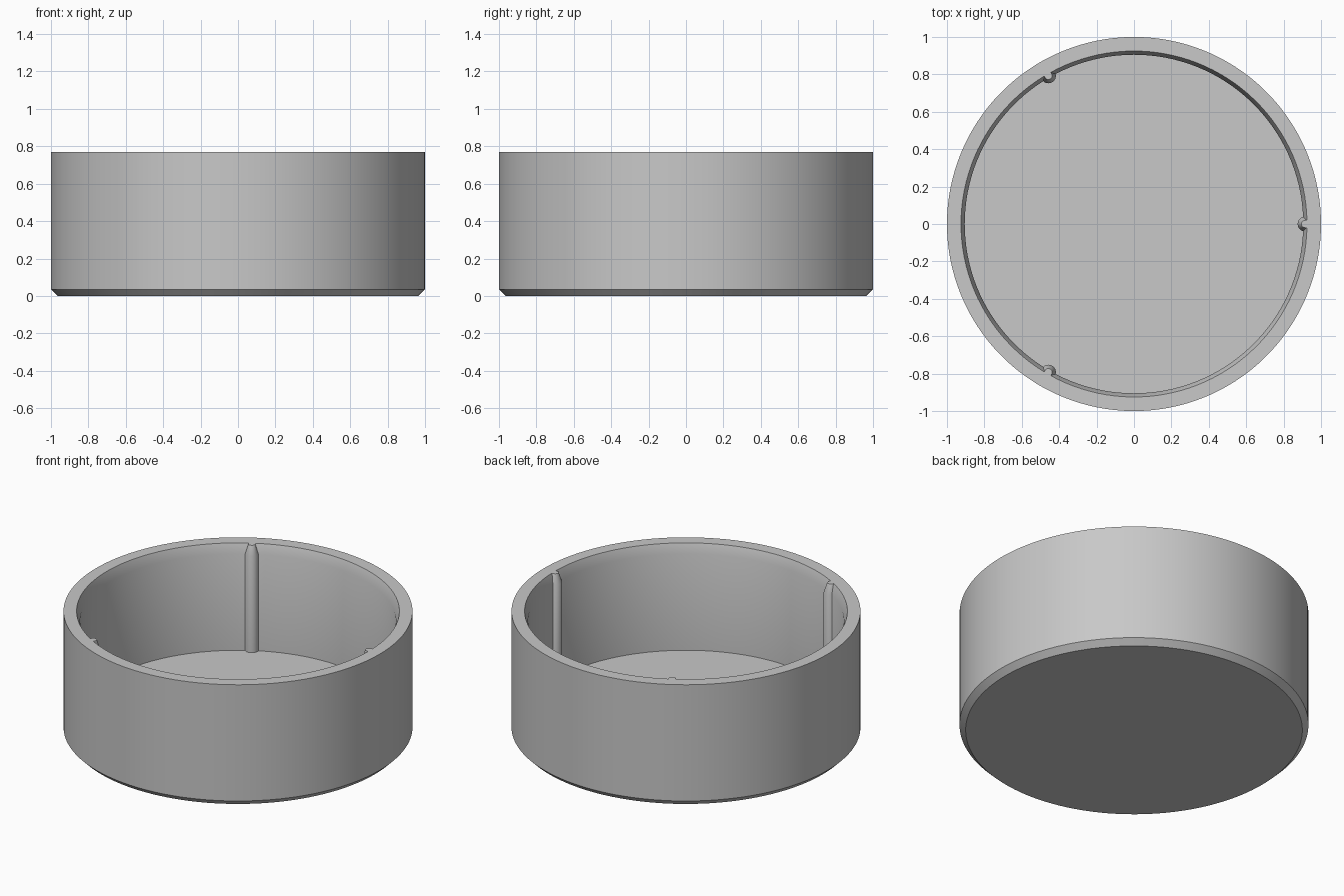
import bpy
import bmesh
from math import acos, atan2, cos, sin, pi

cube = bpy.data.objects.get("Cube")
if cube:
    bpy.data.objects.remove(cube)

HEIGHT = 0.77
RIB_COUNT = 3
RIB_CENTRE = 0.915
RIB_STEPS = 14
WALL_STEPS = 42
SECTOR = 2 * pi / RIB_COUNT


def arc(radius, start, end, steps):
    return [(radius * cos(start + (end - start) * i / steps),
             radius * sin(start + (end - start) * i / steps)) for i in range(steps)]


def rib_arc(radius, rib_radius):
    """Half-round rib bulging inwards, clipped where it meets the wall."""
    limit = acos((RIB_CENTRE**2 + rib_radius**2 - radius**2) / (2 * RIB_CENTRE * rib_radius))
    turns = [limit * (2 * i / RIB_STEPS - 1) for i in range(RIB_STEPS + 1)]
    return [(RIB_CENTRE - rib_radius * cos(t), rib_radius * sin(t)) for t in turns]


def contour(radius, rib_radius=0):
    """Closed outline made of equal sectors, each a rib and a stretch of wall."""
    if rib_radius:
        rib = rib_arc(radius, rib_radius)
    else:
        rib = arc(radius, -0.04, 0.04, RIB_STEPS) + [(radius * cos(0.04), radius * sin(0.04))]
    edge = atan2(rib[-1][1], rib[-1][0])
    sector = rib + arc(radius, edge, SECTOR - edge, WALL_STEPS)[1:]
    points = []
    for k in range(RIB_COUNT):
        c, s = cos(k * SECTOR), sin(k * SECTOR)
        points += [(x * c - y * s, x * s + y * c) for x, y in sector]
    return points


# Outline and height of each ring: underside, outer wall, rim, lead-in taper, floor
rings = [
    (contour(0.965), 0),
    (contour(1), 0.035),
    (contour(1), HEIGHT),
    (contour(0.925, 0.02), HEIGHT),
    (contour(0.905, 0.04), HEIGHT - 0.06),
    (contour(0.905, 0.04), 0.10),
]

bm = bmesh.new()
loops = [[bm.verts.new((x, y, z)) for x, y in points] for points, z in rings]
for low, high in zip(loops, loops[1:]):
    for i in range(len(low)):
        j = (i + 1) % len(low)
        bm.faces.new((low[i], low[j], high[j], high[i]))
bm.faces.new(loops[0][::-1])
bm.faces.new(loops[-1])
bmesh.ops.recalc_face_normals(bm, faces=bm.faces)

mesh = bpy.data.meshes.new("ribbed_cup")
bm.to_mesh(mesh)
bm.free()
cup = bpy.data.objects.new("ribbed_cup", mesh)
bpy.context.collection.objects.link(cup)

# Plain grey material
grey = bpy.data.materials.new("plain_grey")
grey.use_nodes = True
colour = (0.58, 0.58, 0.58, 1)
grey.diffuse_color = colour
grey.node_tree.nodes["Principled BSDF"].inputs["Base Color"].default_value = colour
mesh.materials.append(grey)

# Smooth walls with crisp rim, chamfer and floor edges
bpy.ops.object.select_all(action="DESELECT")
cup.select_set(True)
bpy.context.view_layer.objects.active = cup
bpy.ops.object.shade_smooth_by_angle(angle=pi / 6)
